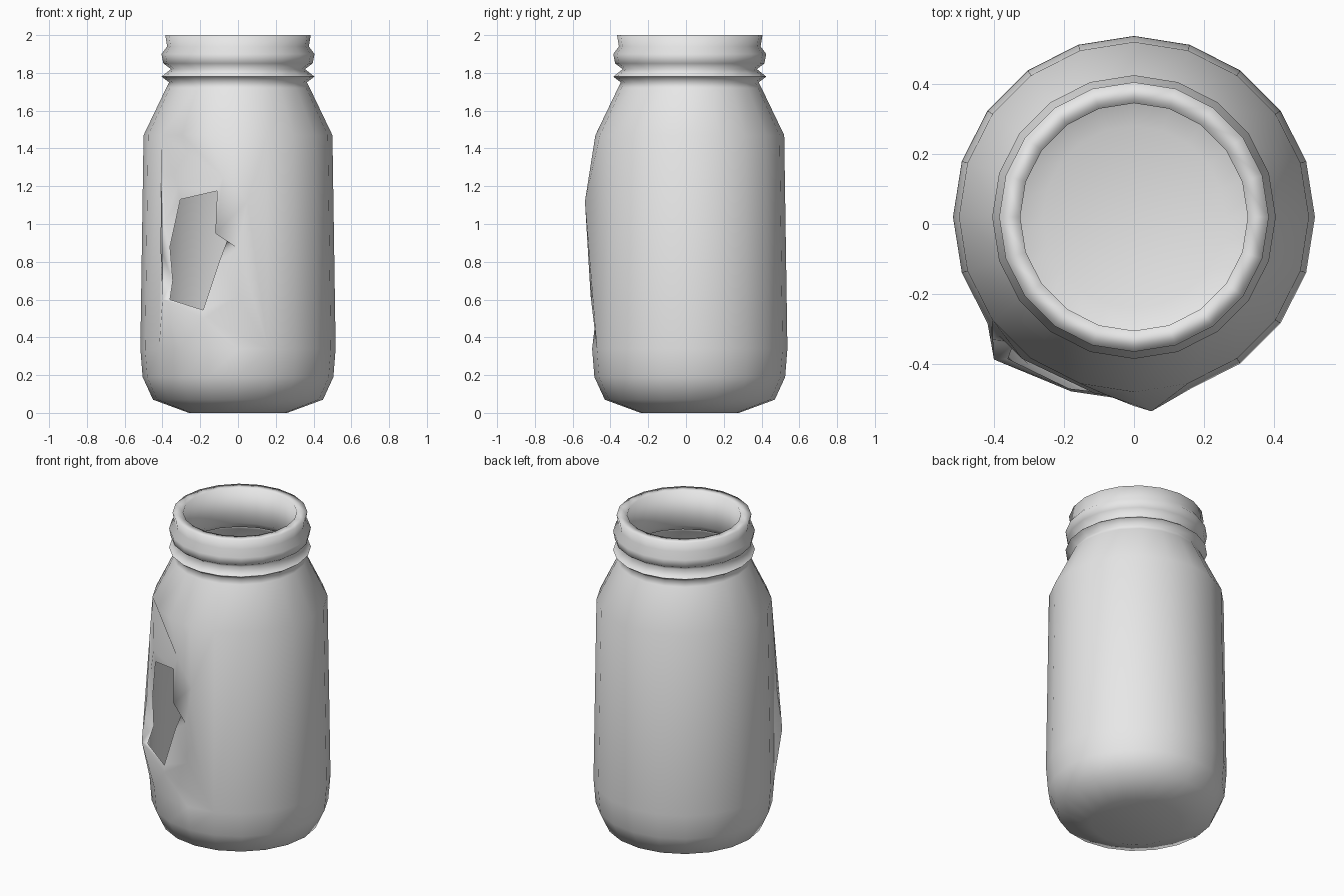
import bpy, bmesh, math
from mathutils import Vector

cube = bpy.data.objects.get("Cube")
if cube:
    bpy.data.objects.remove(cube)

SIDES = 20
CENTER_Y = 0.02

# Jar profile (radius, height): base, body, shoulder, neck ring, rim, inner lip
PROFILE = [(0.26, 0), (0.45, 0.07), (0.505, 0.19), (0.517, 0.34), (0.5, 1.47),
           (0.38, 1.72), (0.365, 1.75), (0.405, 1.78), (0.355, 1.82),
           (0.395, 1.85), (0.405, 1.9), (0.375, 1.94), (0.385, 2.0),
           (0.325, 2.0), (0.325, 1.78), (0.36, 1.74)]
BODY_ROW, NECK_ROW = 3, 7
HOLE_FIRST, HOLE_LAST = 12, 16      # columns opened by the break

# Bent glass around the break, then the broken edge itself
BENT = [(0.05, -0.535, 1.12), (-0.08, -0.488, 1.25), (-0.32, -0.385, 1.2),
        (-0.385, -0.32, 1.02), (-0.41, -0.33, 0.87), (-0.4, -0.387, 0.6),
        (-0.18, -0.478, 0.5), (0, -0.505, 0.62), (0, -0.52, 0.87)]
EDGE = [(-0.02, -0.46, 1.01), (-0.11, -0.485, 1.175), (-0.305, -0.385, 1.13),
        (-0.36, -0.335, 0.88), (-0.345, -0.345, 0.7), (-0.36, -0.385, 0.6),
        (-0.185, -0.47, 0.545), (-0.1, -0.48, 0.8), (-0.12, -0.47, 0.95)]
HOLE_CENTER = Vector((-0.2, 0, 0.87))


def hole_angle(v):
    return math.atan2(v.co.z - HOLE_CENTER.z, v.co.x - HOLE_CENTER.x)


def zip_loops(bm, outer, inner):
    """Fill the band between two loops around the break with triangles."""
    a, b = sorted(outer, key=hole_angle), sorted(inner, key=hole_angle)
    i = j = 0
    while i < len(a) or j < len(b):
        next_a = hole_angle(a[(i + 1) % len(a)]) + math.tau * ((i + 1) // len(a))
        next_b = hole_angle(b[(j + 1) % len(b)]) + math.tau * ((j + 1) // len(b))
        va, vb = a[i % len(a)], b[j % len(b)]
        if j == len(b) or (i < len(a) and next_a <= next_b):
            bm.faces.new((va, a[(i + 1) % len(a)], vb))
            i += 1
        else:
            bm.faces.new((va, b[(j + 1) % len(b)], vb))
            j += 1


bm = bmesh.new()
rows = []
for radius, z in PROFILE:
    rows.append([bm.verts.new((radius * math.cos(math.tau * i / SIDES),
                               CENTER_Y + radius * math.sin(math.tau * i / SIDES), z))
                 for i in range(SIDES)])

# Base and walls, leaving out the broken columns
bm.faces.new(rows[0][::-1])
for r in range(len(rows) - 1):
    for i in range(SIDES):
        if r == BODY_ROW and HOLE_FIRST <= i < HOLE_LAST:
            continue
        k = (i + 1) % SIDES
        bm.faces.new((rows[r][i], rows[r][k], rows[r + 1][k], rows[r + 1][i]))

# Broken patch
border = [v for r in (BODY_ROW, BODY_ROW + 1)
          for v in rows[r][HOLE_FIRST:HOLE_LAST + 1]]
bent = [bm.verts.new(p) for p in BENT]
edge = [bm.verts.new(p) for p in EDGE]
zip_loops(bm, border, bent)
zip_loops(bm, bent, edge)

# Smooth glass with a crisp neck ring
bmesh.ops.recalc_face_normals(bm, faces=bm.faces[:])
for f in bm.faces:
    f.smooth = True
ring = set(rows[NECK_ROW])
for e in bm.edges:
    if set(e.verts) <= ring:
        e.smooth = False

mesh = bpy.data.meshes.new("broken_jar")
bm.to_mesh(mesh)
bm.free()
jar = bpy.data.objects.new("broken_jar", mesh)
bpy.context.collection.objects.link(jar)

grey = bpy.data.materials.new("plain_grey")
grey.use_nodes = True
grey.diffuse_color = (0.8, 0.8, 0.8, 1)
for node in grey.node_tree.nodes:
    if node.type == 'BSDF_PRINCIPLED':
        node.inputs["Base Color"].default_value = (0.8, 0.8, 0.8, 1)
mesh.materials.append(grey)
